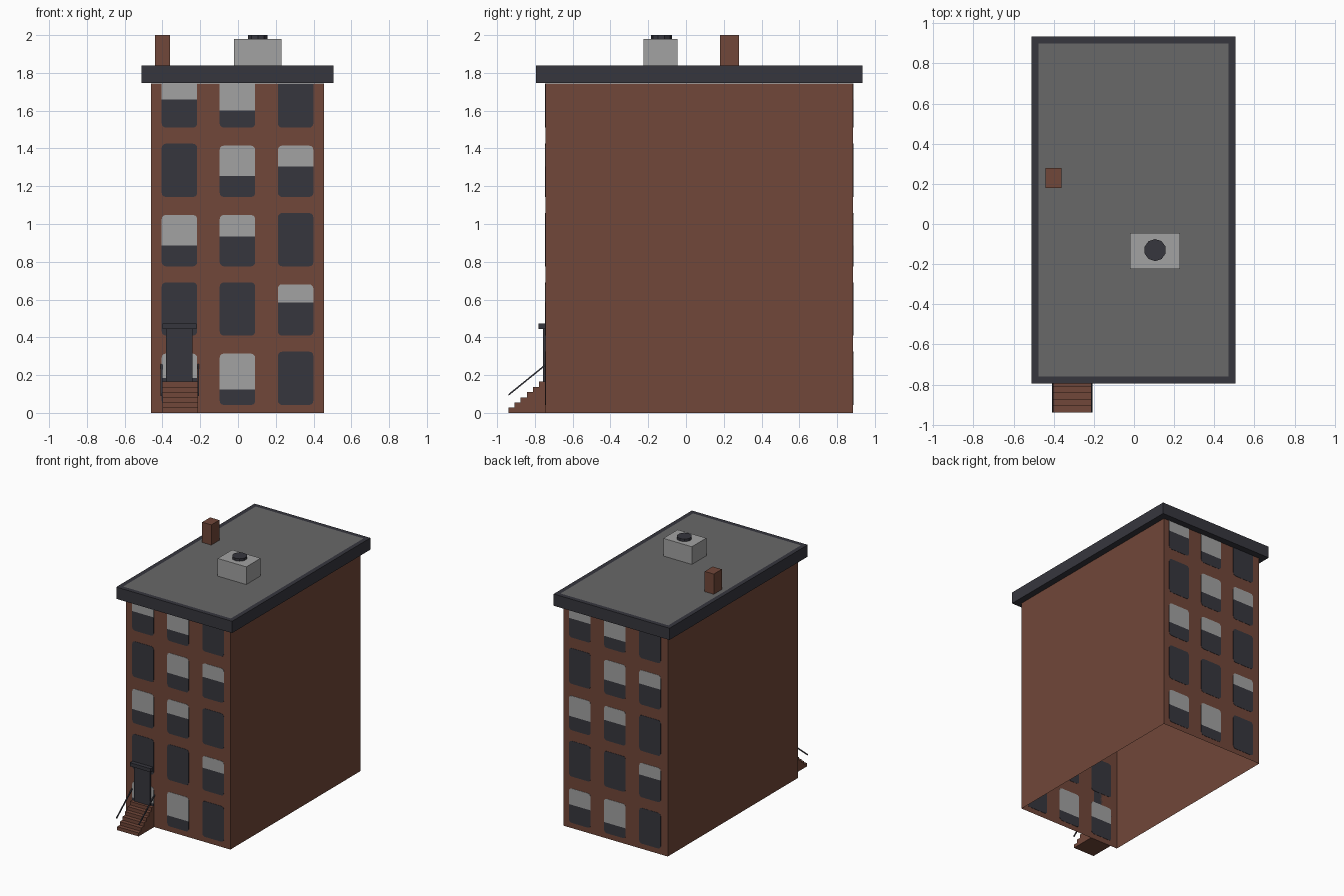
import bpy
import bmesh
import math
from mathutils import Matrix, Vector

cube = bpy.data.objects.get("Cube")
if cube:
    bpy.data.objects.remove(cube, do_unlink=True)


def material(name, colour):
    m = bpy.data.materials.new(name)
    m.use_nodes = True
    m.diffuse_color = (*colour, 1)
    m.node_tree.nodes["Principled BSDF"].inputs["Base Color"].default_value = (*colour, 1)
    return m


BRICK = material("brick", (0.165, 0.063, 0.041))
DARK = material("dark slate", (0.037, 0.037, 0.048))
ROOF = material("roof grey", (0.138, 0.138, 0.138))
PALE = material("pale grey", (0.36, 0.36, 0.36))


def finish(name, bm, *mats):
    mesh = bpy.data.meshes.new(name)
    bm.to_mesh(mesh)
    bm.free()
    for m in mats:
        mesh.materials.append(m)
    ob = bpy.data.objects.new(name, mesh)
    bpy.context.collection.objects.link(ob)
    return ob


def box_mesh(x, y, z):
    bm = bmesh.new()
    size = [b - a for a, b in (x, y, z)]
    centre = [(a + b) / 2 for a, b in (x, y, z)]
    bmesh.ops.create_cube(bm, size=1, matrix=Matrix.Translation(centre) @ Matrix.Diagonal((*size, 1)))
    return bm


def box(name, x, y, z, mat):
    return finish(name, box_mesh(x, y, z), mat)


def prism(points, push):
    """Extrude a closed outline along a vector."""
    bm = bmesh.new()
    face = bm.faces.new([bm.verts.new(p) for p in points])
    ext = bmesh.ops.extrude_face_region(bm, geom=[face], use_keep_orig=True)
    bmesh.ops.translate(bm, vec=push, verts=[v for v in ext["geom"] if isinstance(v, bmesh.types.BMVert)])
    bmesh.ops.recalc_face_normals(bm, faces=bm.faces)
    return bm


LEFT, RIGHT, FRONT, BACK = -0.46, 0.455, -0.745, 0.885
EAVES, TOP = 1.745, 1.84

# Brick shell, open underneath
bm = box_mesh((LEFT, RIGHT), (FRONT, BACK), (0, EAVES))
bm.faces.ensure_lookup_table()
bmesh.ops.delete(bm, geom=[min(bm.faces, key=lambda f: f.calc_center_median().z)], context='FACES')
finish("brick_walls", bm, BRICK)

# Overhanging cornice with the roof surface inset in its top
bm = box_mesh((-0.51, 0.505), (-0.795, 0.935), (EAVES + 0.002, TOP))
deck = max(bm.faces, key=lambda f: f.calc_center_median().z)
bmesh.ops.inset_individual(bm, faces=[deck], thickness=0.05)
deck.material_index = 1
finish("cornice_and_roof", bm, DARK, ROOF)

# Windows: rounded plates through the wall, split at the blind's lower edge
COLUMNS = (-0.31, -0.003, 0.305)
BLINDS = (
    (0.185, 0.125, None),
    (None, None, 0.585),
    (0.885, 0.935, None),
    (None, 1.255, 1.305),
    (1.66, 1.60, None),
)


def window(name, cx, bottom, blind, side):
    top = bottom + (0.272 if blind else 0.282)
    r, half, thick = 0.022, 0.094, 0.004
    wall = FRONT if side > 0 else BACK
    points = []
    for i, (sx, sz) in enumerate(((1, 1), (-1, 1), (-1, -1), (1, -1))):
        for k in range(4):
            a = math.radians(90 * i + 30 * k)
            x = cx + sx * (half - r) + r * math.cos(a)
            z = (top - r if sz > 0 else bottom + r) + r * math.sin(a)
            points.append((side * x, wall - thick / 2, min(z, EAVES)))
    bm = prism(points, Vector((0, thick, 0)))
    bmesh.ops.remove_doubles(bm, verts=bm.verts, dist=0.0001)
    if blind:
        bmesh.ops.bisect_plane(bm, geom=bm.verts[:] + bm.edges[:] + bm.faces[:],
                               plane_co=(0, 0, blind), plane_no=(0, 0, 1))
        for f in bm.faces:
            f.material_index = int(f.calc_center_median().z > blind)
    finish(name, bm, DARK, PALE)


for side, label in ((1, "front"), (-1, "back")):
    for row, blinds in enumerate(BLINDS):
        for col, blind in enumerate(blinds):
            window(f"{label}_window_{row}_{col}", COLUMNS[col], 0.042 + 0.367 * row, blind, side)

# Entrance: door and hood
box("front_door", (-0.38, -0.24), (-0.757, FRONT), (0.165, 0.45), DARK)
box("door_hood", (-0.40, -0.22), (-0.78, FRONT), (0.445, 0.473), DARK)

# Entrance steps as one stepped profile
STEPS, FOOT = 6, -0.94
run, rise = (FRONT - FOOT) / STEPS, 0.165 / STEPS
profile = [(-0.40, FOOT, 0)]
for i in range(STEPS):
    profile += [(-0.40, FOOT + i * run, (i + 1) * rise), (-0.40, FOOT + (i + 1) * run, (i + 1) * rise)]
profile.append((-0.40, FRONT, 0))
finish("entrance_steps", prism(profile, Vector((0.187, 0, 0))), BRICK)

# Sloping handrails
for label, x in (("right", -0.405), ("left", -0.21)):
    rail = [(x - 0.004, y, z) for y, z in ((FOOT, 0.09), (FRONT, 0.248), (FRONT, 0.258), (FOOT, 0.10))]
    finish(f"{label}_handrail", prism(rail, Vector((0.008, 0, 0))), DARK)

# Rooftop chimney, housing and vent
box("chimney", (-0.44, -0.36), (0.18, 0.28), (TOP, 2.0), BRICK)
box("roof_housing", (-0.02, 0.23), (-0.225, -0.045), (TOP, 1.98), PALE)
bm = bmesh.new()
bmesh.ops.create_cone(bm, cap_ends=True, segments=10, radius1=0.055, radius2=0.055, depth=0.02,
                      matrix=Matrix.Translation((0.105, -0.13, 1.99)))
finish("roof_vent", bm, DARK)
